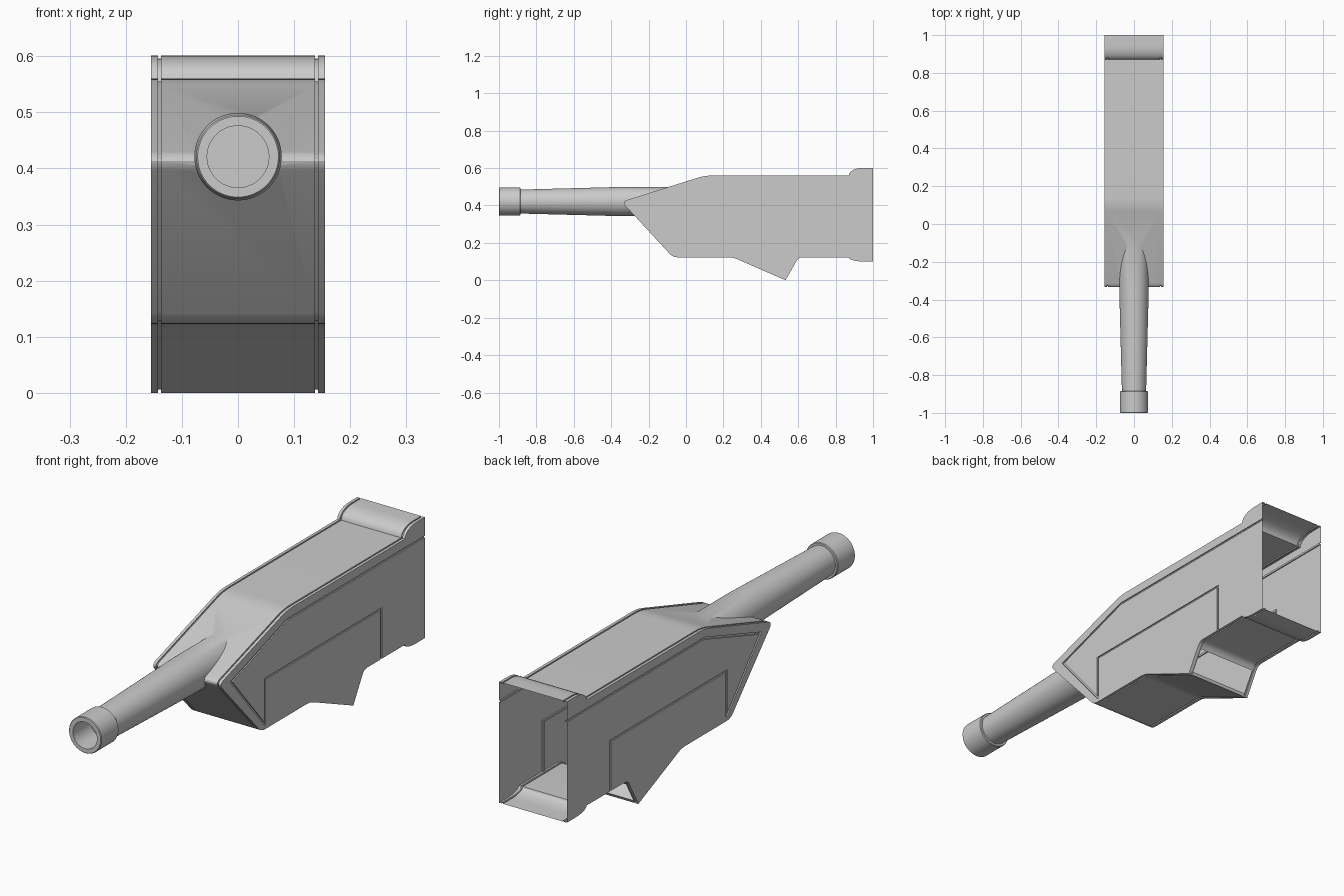
import bpy, bmesh, math
from mathutils import Vector

if "Cube" in bpy.data.objects:
    bpy.data.objects.remove(bpy.data.objects["Cube"])

grey = bpy.data.materials.new("grey plastic")
grey.diffuse_color = (0.6, 0.6, 0.6, 1)
grey.use_nodes = True
grey.node_tree.nodes["Principled BSDF"].inputs["Base Color"].default_value = grey.diffuse_color


def make_object(name, bm):
    bmesh.ops.recalc_face_normals(bm, faces=bm.faces)
    me = bpy.data.meshes.new(name)
    bm.to_mesh(me)
    bm.free()
    me.materials.append(grey)
    ob = bpy.data.objects.new(name, me)
    bpy.context.collection.objects.link(ob)
    return ob


def fillet(corners, n=5):
    """Round each (y, z, cut) corner with a small curve."""
    out = []
    for i, (y, z, cut) in enumerate(corners):
        p = Vector((y, z))
        if not cut:
            out.append(p)
            continue
        a = p + (Vector(corners[i - 1][:2]) - p).normalized() * cut
        b = p + (Vector(corners[i + 1][:2]) - p).normalized() * cut
        for k in range(n + 1):
            t = k / n
            out.append(a * (1 - t) ** 2 + p * 2 * t * (1 - t) + b * t * t)
    return out


def offset(path, d):
    """Mitred offset of an open path to its left."""
    out = []
    for i, p in enumerate(path):
        dirs = []
        if i > 0:
            dirs.append((p - path[i - 1]).normalized())
        if i < len(path) - 1:
            dirs.append((path[i + 1] - p).normalized())
        normals = [Vector((-v.y, v.x)) for v in dirs]
        m = sum(normals, Vector((0, 0))).normalized()
        out.append(p + m * d / max(m.dot(normals[0]), 0.3))
    return out


def loft(name, sections):
    """Skin matching side outlines, each given as (x, outline)."""
    bm = bmesh.new()
    rings = [[bm.verts.new((x, p.x, p.y)) for p in o] for x, o in sections]
    for r, s in zip(rings, rings[1:]):
        for i in range(len(r)):
            j = (i + 1) % len(r)
            bm.faces.new((r[i], r[j], s[j], s[i]))
    bm.faces.new(rings[0])
    bm.faces.new(rings[-1])
    return make_object(name, bm)


def lathe(name, profile, closed, n=64, zc=0.421):
    """Turn a (y, radius) profile about the barrel axis."""
    bm = bmesh.new()
    rings = []
    for y, r in profile:
        rings.append([bm.verts.new((r * math.sin(2 * math.pi * k / n), y,
                                    zc + r * math.cos(2 * math.pi * k / n))) for k in range(n)])
    pairs = list(zip(rings, rings[1:]))
    if closed:
        pairs.append((rings[-1], rings[0]))
    else:
        bm.faces.new(rings[0])
        bm.faces.new(rings[-1])
    for r, s in pairs:
        for k in range(n):
            bm.faces.new((r[k], r[(k + 1) % n], s[(k + 1) % n], s[k]))
    return make_object(name, bm)


def boolean(target, tool, op):
    mod = target.modifiers.new("cut", 'BOOLEAN')
    mod.operation, mod.solver, mod.object = op, 'EXACT', tool
    bpy.context.view_layer.objects.active = target
    bpy.ops.object.modifier_apply(modifier=mod.name)
    bpy.data.objects.remove(tool)


def smooth(ob):
    bpy.ops.object.select_all(action='DESELECT')
    ob.select_set(True)
    bpy.context.view_layer.objects.active = ob
    bpy.ops.object.shade_smooth_by_angle(angle=math.radians(28))


# Housing side outline: rear hump, top, nose, underside, fin, rear flare
hump = [(0.945 - 0.075 * math.sin(a), 0.56 + 0.041 * math.cos(a), 0)
        for a in [k * math.pi / 12 for k in range(7)]]
flare = [(0.94 - 0.07 * math.cos(a), 0.123 - 0.022 * math.sin(a), 0)
         for a in [k * math.pi / 12 for k in range(7)]]
outline = fillet([(1, 0.601, 0)] + hump + [
    (0.10, 0.56, 0.04), (-0.345, 0.42, 0.032), (-0.07, 0.123, 0.025),
    (0.25, 0.123, 0.025), (0.533, 0, 0), (0.539, 0.012, 0), (0.588, 0.098, 0),
    (0.602, 0.123, 0.022)] + flare + [(1, 0.101, 0)])
inset = offset(outline, 0.005)

# Housing solid with a seam groove near each side
half = [(0.137, outline), (0.137, inset), (0.143, inset), (0.143, outline), (0.155, outline)]
housing = loft("housing", [(-x, o) for x, o in reversed(half)] + half)

# Panel grooves on both sides
paths = [[(1.05, 0.52), (0.10, 0.52), (-0.265, 0.402), (-0.045, 0.142)],
         [(-0.045, 0.139), (-0.045, 0.33), (0.715, 0.33), (0.715, 0.11)]]
for side in (-1, 1):
    for path in paths:
        pts = [Vector(p) for p in path]
        ribbon = offset(pts, 0.004) + offset(pts, -0.004)[::-1]
        boolean(housing, loft("groove_cutter", [(side * 0.15, ribbon), (side * 0.17, ribbon)]),
                'DIFFERENCE')

# Tapered barrel merged into the nose
boolean(housing, lathe("barrel", [(-0.885, 0.064), (-0.35, 0.078), (-0.04, 0.078)], False), 'UNION')

# Open the rear end and the window behind the fin, leaving a thin shell
bm = bmesh.new()
bm.from_mesh(housing.data)
opened = []
for f in bm.faces:
    c = f.calc_center_median()
    rear = f.normal.y > 0.9 and c.y > 0.99
    window = f.normal.y > 0.5 and 0.5 < c.y < 0.6 and 0.03 < c.z < 0.08 and abs(c.x) < 0.13
    if rear or window:
        opened.append(f)
bmesh.ops.delete(bm, geom=opened, context='FACES')
bm.to_mesh(housing.data)
bm.free()
smooth(housing)

# Muzzle collar with an open bore
collar = lathe("muzzle_collar", [(-1, 0.055), (-1, 0.072), (-0.997, 0.0745), (-0.888, 0.0745),
                                 (-0.885, 0.072), (-0.885, 0.055)], True)
smooth(collar)
